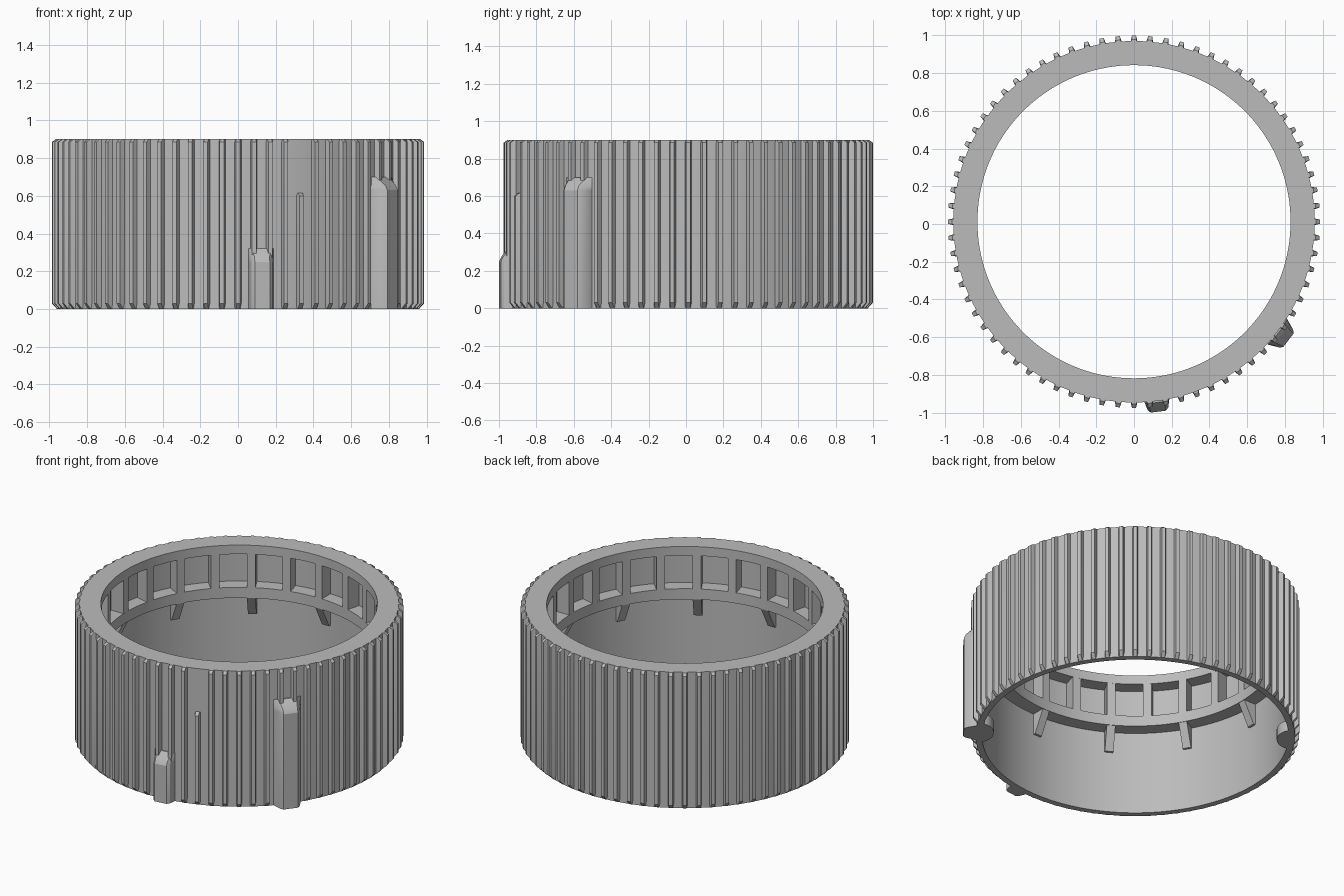
import bpy, bmesh, math
from mathutils import Matrix, Vector

cube = bpy.data.objects.get("Cube")
if cube:
    bpy.data.objects.remove(cube, do_unlink=True)

HEIGHT, OUTER, WALL, LIP = 0.9, 0.958, 0.92, 0.83
CENTRE_Y = 0.012

grey = bpy.data.materials.new("plain grey")
grey.use_nodes = True
colour = (0.5, 0.5, 0.5, 1)
grey.diffuse_color = colour
grey.node_tree.nodes["Principled BSDF"].inputs["Base Color"].default_value = colour


def finish(bm, name):
    """Turn a bmesh into a named, shaded object."""
    bmesh.ops.recalc_face_normals(bm, faces=bm.faces)
    mesh = bpy.data.meshes.new(name)
    bm.to_mesh(mesh)
    bm.free()
    mesh.materials.append(grey)
    obj = bpy.data.objects.new(name, mesh)
    obj.location.y = CENTRE_Y
    bpy.context.collection.objects.link(obj)
    bpy.ops.object.select_all(action="DESELECT")
    obj.select_set(True)
    bpy.context.view_layer.objects.active = obj
    bpy.ops.object.shade_smooth_by_angle(angle=math.radians(25))
    return obj


def lathe(name, profile, steps=144):
    """Revolve a closed (radius, z) profile around the axis."""
    bm = bmesh.new()
    verts = [bm.verts.new((r, 0, z)) for r, z in profile]
    edges = [bm.edges.new((v, verts[i - 1])) for i, v in enumerate(verts)]
    bmesh.ops.spin(bm, geom=verts + edges, axis=(0, 0, 1), cent=(0, 0, 0),
                   angle=math.tau, steps=steps, use_merge=True)
    bmesh.ops.remove_doubles(bm, verts=bm.verts, dist=0.0001)
    return finish(bm, name)


def loft(bm, sections, degrees):
    """Join stacked (z, outline) sections, turned to an angle on the ring."""
    turn = Matrix.Rotation(math.radians(degrees), 3, "Z")
    rings = [[bm.verts.new(turn @ Vector((r, t, z))) for r, t in outline]
             for z, outline in sections]
    for low, high in zip(rings, rings[1:]):
        for i in range(len(low)):
            bm.faces.new((low[i - 1], low[i], high[i], high[i - 1]))
    bm.faces.new(rings[0])
    bm.faces.new(rings[-1])


def wedge(r_in, r_out, half_in, half_out):
    return [(r_in, -half_in), (r_out, -half_out), (r_out, half_out), (r_in, half_in)]


# Main wall with an inward lip at the top, and the lower inner band
lathe("ring_wall", [(WALL, 0), (OUTER, 0), (OUTER, HEIGHT),
                    (LIP, HEIGHT), (LIP, 0.84), (WALL, 0.84)])
lathe("inner_band", [(LIP, 0.55), (0.925, 0.55), (0.925, 0.62), (LIP, 0.62)])

# Grip teeth with chamfered ends; the tooth at -70 degrees is a short pin
bm = bmesh.new()
for degrees in range(-180, 180, 5):
    def tooth(tip):
        return wedge(0.945, tip, 0.02, 0.011)
    if degrees == -70:
        ends = [(0.6, tooth(0.987)), (0.615, tooth(0.965))]
    else:
        ends = [(0.885, tooth(0.987)), (HEIGHT, tooth(0.966))]
    loft(bm, [(0, tooth(0.96)), (0.03, tooth(0.987))] + ends, degrees)
finish(bm, "grip_teeth")

# Posts between the inner windows
bm = bmesh.new()
for degrees in range(0, 360, 15):
    post = wedge(LIP, 0.925, 0.026, 0.026)
    loft(bm, [(0.61, post), (0.85, post)], degrees)
finish(bm, "window_posts")

# Sloped brackets under the inner band
bm = bmesh.new()
for degrees in range(0, 360, 30):
    loft(bm, [(0.41, wedge(0.905, 0.925, 0.026, 0.026)),
              (0.555, wedge(LIP, 0.925, 0.026, 0.026))], degrees)
finish(bm, "band_brackets")


# Outer lugs with cut corners and sloped tops
def lug(name, degrees, reach, half_in, half_out, shoulder, top):
    def outline(tip, cut=0.015):
        return [(0.94, -half_in), (OUTER, -half_in), (tip - cut, -half_out),
                (tip, cut - half_out), (tip, half_out - cut),
                (tip - cut, half_out), (OUTER, half_in), (0.94, half_in)]
    bm = bmesh.new()
    loft(bm, [(0, outline(reach)), (shoulder, outline(reach)),
              (shoulder + 0.025, outline(reach - 0.012)),
              (top, outline(OUTER + 0.008, 0.004))], degrees)
    finish(bm, name)


lug("short_lug", -82.7, 1.015, 0.066, 0.055, 0.25, 0.32)
lug("tall_lug", -37.5, 1.032, 0.085, 0.06, 0.63, 0.7)

# Rounded stops inside the bottom edge
bm = bmesh.new()
for degrees in (-37.5, 142.5):
    arc = [math.pi * i / 16 for i in range(17)]
    half_disc = [(0.935 - 0.085 * math.sin(a), 0.11 * math.cos(a)) for a in arc]
    loft(bm, [(0, half_disc), (0.07, half_disc)], degrees)
finish(bm, "inner_stops")
